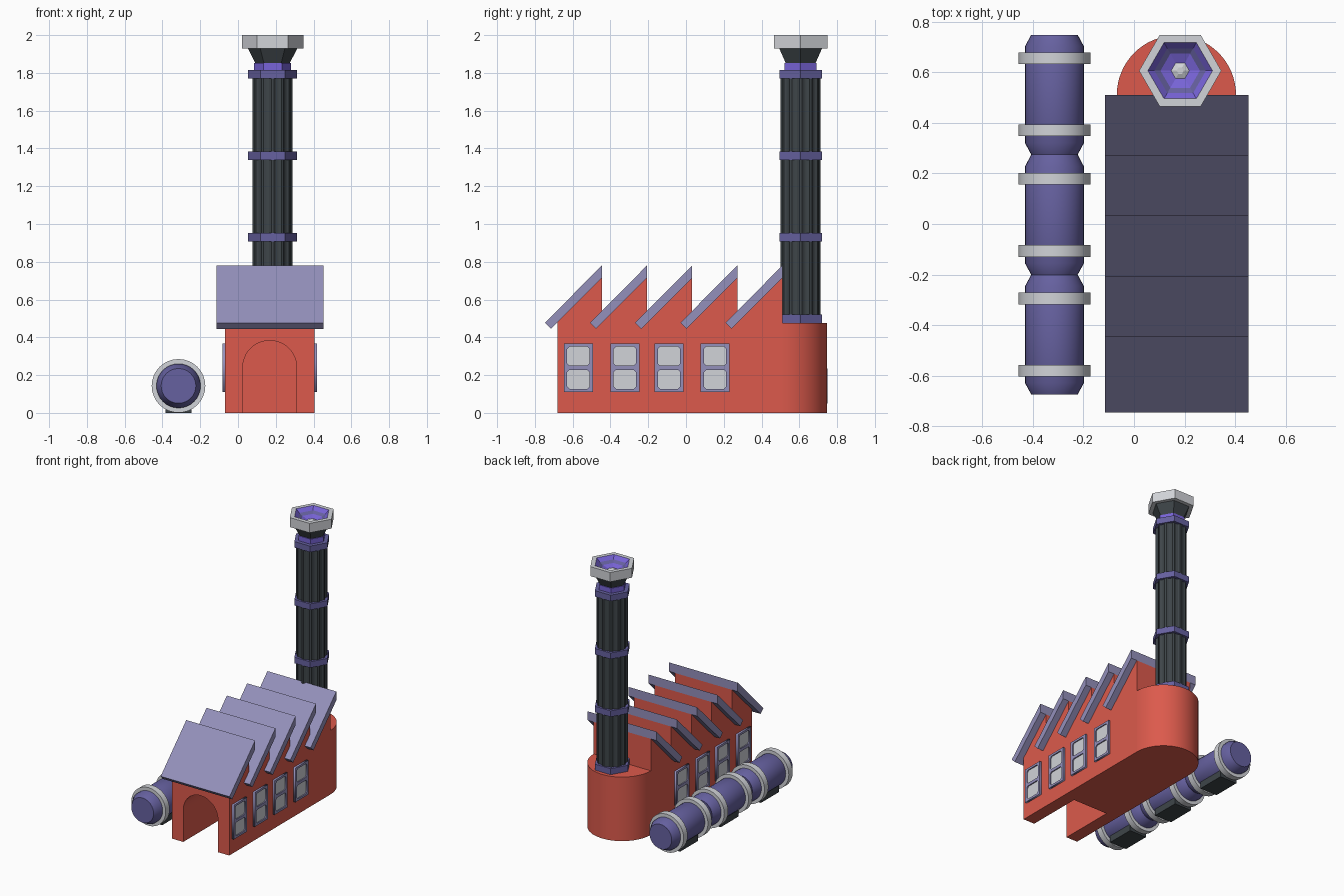
import bpy, bmesh, math
from mathutils import Matrix

if "Cube" in bpy.data.objects:
    bpy.data.objects.remove(bpy.data.objects["Cube"])


def material(name, rgb):
    m = bpy.data.materials.new(name)
    lin = [((c / 255 + 0.055) / 1.055) ** 2.4 for c in rgb]
    m.diffuse_color = (*lin, 1)
    m.use_nodes = True
    m.node_tree.nodes["Principled BSDF"].inputs["Base Color"].default_value = m.diffuse_color
    return m


RED = material("brick red", (220, 90, 76))
LAV = material("lavender trim", (148, 144, 187))
PURPLE = material("muted purple", (102, 97, 160))
BRIGHT = material("bright violet", (120, 100, 216))
GREY = material("light grey", (209, 211, 216))
BLACK = material("charcoal", (62, 69, 73))


def finish(name, bm, mats, smooth=False):
    bmesh.ops.recalc_face_normals(bm, faces=bm.faces)
    me = bpy.data.meshes.new(name)
    bm.to_mesh(me)
    bm.free()
    for m in mats:
        me.materials.append(m)
    ob = bpy.data.objects.new(name, me)
    bpy.context.collection.objects.link(ob)
    if smooth:
        bpy.ops.object.select_all(action='DESELECT')
        ob.select_set(True)
        bpy.context.view_layer.objects.active = ob
        bpy.ops.object.shade_smooth_by_angle(angle=math.radians(30))
    return ob


PLACE = {'x': lambda u, v, d: (d, u, v),
         'y': lambda u, v, d: (u, d, v),
         'z': lambda u, v, d: (u, v, d)}


def prism(name, pts, axis, a, b, mat, smooth=False):
    """Extrude a 2D outline along an axis from a to b."""
    bm = bmesh.new()
    rings = [[bm.verts.new(PLACE[axis](u, v, d)) for u, v in pts] for d in (a, b)]
    n = len(pts)
    bm.faces.new(rings[0])
    bm.faces.new(rings[1])
    for i in range(n):
        j = (i + 1) % n
        bm.faces.new((rings[0][i], rings[0][j], rings[1][j], rings[1][i]))
    return finish(name, bm, [mat], smooth)


def lathe(name, prof, axis, cu, cv, seg, mats, idx=None, smooth=False):
    """Revolve (radius, distance) points; idx gives a material per band."""
    bm = bmesh.new()
    ang = [2 * math.pi * i / seg for i in range(seg)]
    rings = [[bm.verts.new(PLACE[axis](cu + r * math.cos(t), cv + r * math.sin(t), d))
              for t in ang] for r, d in prof]
    for k in range(len(rings) - 1):
        for i in range(seg):
            j = (i + 1) % seg
            f = bm.faces.new((rings[k][i], rings[k][j], rings[k + 1][j], rings[k + 1][i]))
            f.material_index = idx[k] if idx else 0
    bm.faces.new(rings[0])
    f = bm.faces.new(rings[-1])
    f.material_index = idx[-1] if idx else 0
    return finish(name, bm, mats, smooth)


def rect(u0, u1, v0, v1, c=0):
    if not c:
        return [(u0, v0), (u1, v0), (u1, v1), (u0, v1)]
    return [(u0 + c, v0), (u1 - c, v0), (u1, v0 + c), (u1, v1 - c),
            (u1 - c, v1), (u0 + c, v1), (u0, v1 - c), (u0, v0 + c)]


# Factory hall with sawtooth top
X0, X1, CX = -0.068, 0.404, 0.168
peaks = [-0.445 + 0.239 * k for k in range(5)]
outline = [(0.511, 0), (-0.68, 0), (-0.68, 0.48)]
for p in peaks:
    outline.append((p, 0.715))
    if p != peaks[-1]:
        outline.append((p, 0.477))
hall = prism("factory_hall", outline, 'x', X0, X1, RED)

# Arched doorway recess
R = 0.143
arch = [(CX - R, -0.05), (CX + R, -0.05)]
arch += [(CX + R * math.cos(math.pi * i / 24), 0.24 + R * math.sin(math.pi * i / 24)) for i in range(25)]
cutter = prism("door_cutter", arch, 'y', -0.8, -0.26, RED)
cutter.hide_render = True
mod = hall.modifiers.new("doorway", 'BOOLEAN')
mod.operation = 'DIFFERENCE'
mod.object = cutter
mod.solver = 'EXACT'
bpy.context.view_layer.objects.active = hall
bpy.ops.object.modifier_apply(modifier=mod.name)
bpy.data.objects.remove(cutter)

# Rounded rear end
ra = (X1 - X0) / 2
apse = [(CX + ra * math.cos(math.pi * i / 32), 0.511 + ra * math.sin(math.pi * i / 32)) for i in range(33)]
prism("rounded_rear", apse, 'z', 0, 0.477, RED, True)

# Sloped roof slabs
for k, p in enumerate(peaks):
    slab = [(p - 0.302, 0.477), (p - 0.27, 0.445), (p, 0.715), (p, 0.781)]
    prism(f"roof_slab_{k}", slab, 'x', -0.115, 0.453, LAV)

# Windows: frame plate with two chamfered openings, panes set inside
PANES = [rect(-0.059, 0.059, 0.127, 0.228, 0.012), rect(-0.059, 0.059, 0.25, 0.351, 0.012)]
cu = bpy.data.curves.new("window_outline", 'CURVE')
cu.dimensions = '2D'
cu.fill_mode = 'BOTH'
cu.extrude = 0.015
for loop in [rect(-0.077, 0.077, 0.111, 0.367)] + PANES:
    s = cu.splines.new('POLY')
    s.points.add(len(loop) - 1)
    for pt, (u, v) in zip(s.points, loop):
        pt.co = (u, v, 0, 1)
    s.use_cyclic_u = True
tmp = bpy.data.objects.new("window_outline", cu)
bpy.context.collection.objects.link(tmp)
frame_mesh = bpy.data.meshes.new_from_object(tmp.evaluated_get(bpy.context.evaluated_depsgraph_get()))
bpy.data.objects.remove(tmp)
frame_mesh.transform(Matrix(((0, 0, 1, 0), (1, 0, 0, 0), (0, 1, 0, 0), (0, 0, 0, 1))))
frame_mesh.materials.clear()
frame_mesh.materials.append(LAV)
for side, x, s in (("right", X1, 1), ("left", X0, -1)):
    for k, y in enumerate((-0.57, -0.324, -0.09, 0.154)):
        ob = bpy.data.objects.new(f"window_frame_{side}_{k}", frame_mesh)
        ob.location = (x, y, 0)
        bpy.context.collection.objects.link(ob)
        for j, pane in enumerate(PANES):
            prism(f"window_pane_{side}_{k}_{j}", [(u + y, v) for u, v in pane],
                  'x', x - s * 0.002, x + s * 0.007, GREY)

# Fluted chimney shaft
SX, SY = 0.183, 0.607
flutes = []
for i in range(48):
    t = 2 * math.pi * (i + 0.5) / 48
    r = 0.106 if i % 4 in (0, 3) else 0.098
    flutes.append((SX + r * math.cos(t), SY + r * math.sin(t)))
prism("chimney_shaft", flutes, 'z', 0.47, 1.8, BLACK)

# Hexagonal chimney bands, collar, flare and mouth
for k in range(4):
    z = 0.477 + 0.431 * k
    lathe(f"chimney_band_{k}", [(0.129, z), (0.129, z + 0.045)], 'z', SX, SY, 6, [PURPLE])
lathe("chimney_collar", [(0.098, 1.80), (0.098, 1.852)], 'z', SX, SY, 6, [BRIGHT])
lathe("chimney_flare", [(0.09, 1.85), (0.132, 1.932)], 'z', SX, SY, 6, [BLACK])
lathe("chimney_mouth",
      [(0.12, 1.93), (0.163, 1.93), (0.163, 2.0), (0.128, 2.0), (0.102, 1.975),
       (0.078, 1.96), (0.036, 1.945), (0.014, 1.955)],
      'z', SX, SY, 6, [GREY, BRIGHT, PURPLE], [0, 0, 0, 1, 2, 1, 0])

# Side tank: three bulging sections joined by necks
TX, TZ, RB, RN = -0.315, 0.143, 0.117, 0.092
prof = []
for c in (-0.438, 0.036, 0.512):
    prof += [(RN, c - 0.237), (RB, c - 0.191), (RB, c + 0.191)]
prof.append((RN, 0.749))
lathe("side_tank", prof, 'y', TX, TZ, 32, [PURPLE], smooth=True)

# Tank rings and feet
for k, c in enumerate((-0.438, 0.036, 0.514)):
    for n, d in (("front", -0.143), ("rear", 0.143)):
        lathe(f"tank_ring_{n}_{k}", [(0.142, c + d - 0.023), (0.142, c + d + 0.023)],
              'y', TX, TZ, 32, [GREY], smooth=True)
    prism(f"tank_foot_{k}", rect(TX - 0.07, TX + 0.07, 0, 0.07), 'y', c - 0.105, c + 0.105, BLACK)
